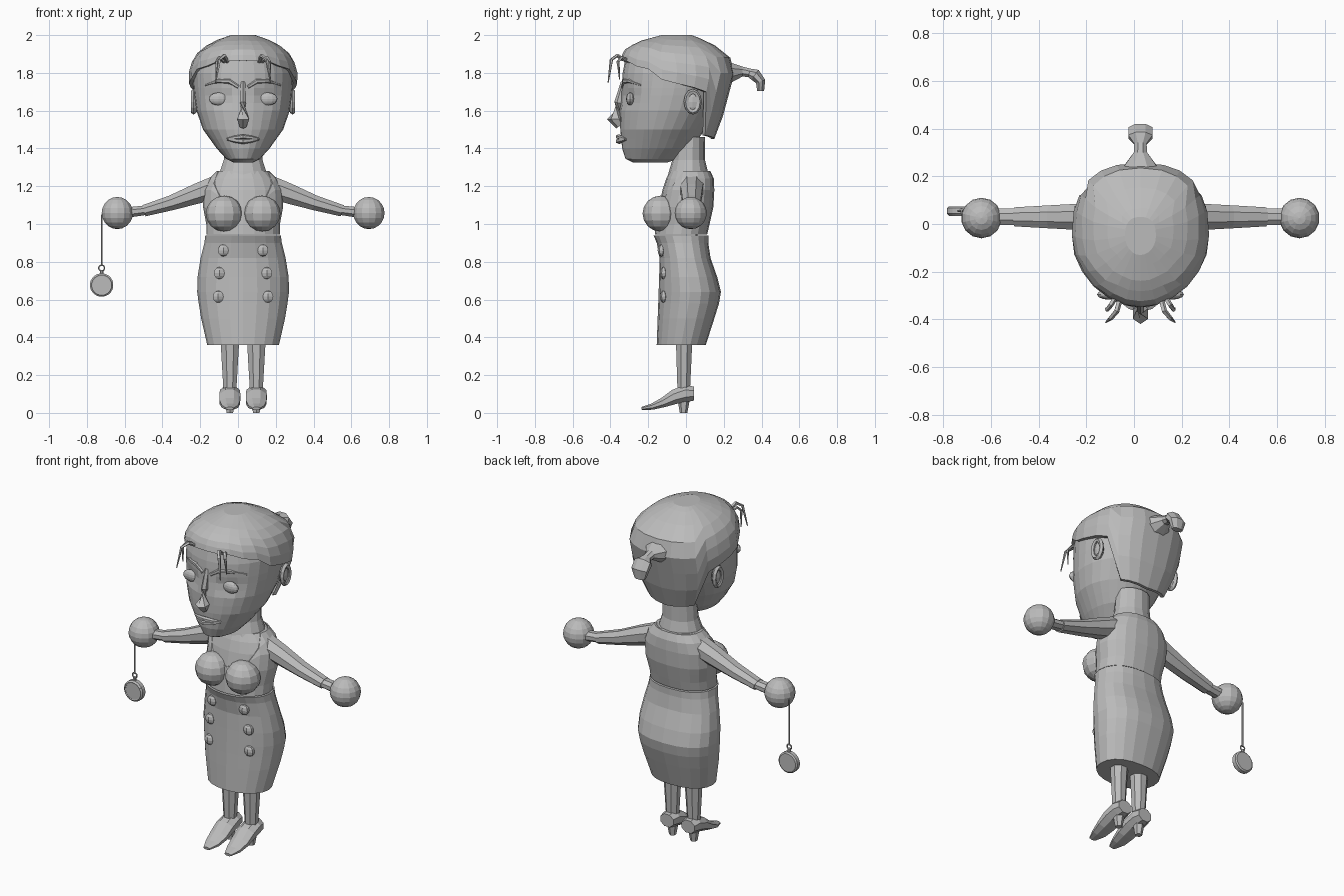
import bpy, bmesh, math
from mathutils import Vector, Matrix

if "Cube" in bpy.data.objects:
    bpy.data.objects.remove(bpy.data.objects["Cube"])

CX = 0.027  # the body's middle line; the watch shifts the bounding box
GREY = bpy.data.materials.new("plain_grey")
GREY.diffuse_color = (0.5, 0.5, 0.5, 1)
GREY.use_nodes = True
GREY.node_tree.nodes["Principled BSDF"].inputs["Base Color"].default_value = GREY.diffuse_color


def finish(name, bm):
    bmesh.ops.recalc_face_normals(bm, faces=bm.faces)
    me = bpy.data.meshes.new(name)
    bm.to_mesh(me)
    bm.free()
    me.materials.append(GREY)
    ob = bpy.data.objects.new(name, me)
    ob.location.x = CX
    bpy.context.collection.objects.link(ob)
    return ob


def skin(name, rings, caps=(True, True)):
    bm = bmesh.new()
    vr = [[bm.verts.new(p) for p in r] for r in rings]
    n = len(vr[0])
    for a, b in zip(vr, vr[1:]):
        for i in range(n):
            bm.faces.new((a[i], a[(i + 1) % n], b[(i + 1) % n], b[i]))
    if caps[0]:
        bm.faces.new(vr[0])
    if caps[1]:
        bm.faces.new(vr[-1])
    return finish(name, bm)


def section(tab, z):
    """Interpolate (half width, front y, back y) at height z."""
    z = min(max(z, tab[0][0]), tab[-1][0])
    for a, b in zip(tab, tab[1:]):
        if z <= b[0]:
            t = (z - a[0]) / (b[0] - a[0])
            return [p + (q - p) * t for p, q in zip(a[1:], b[1:])]


def shell(name, tab, rows, n=20, caps=(True, True), back=1.0):
    """Loft round sections; each row is (height or height by angle, scale)."""
    rings = []
    for z, k in rows:
        ring = []
        for i in range(n):
            a = 2 * math.pi * i / n
            h = z(min(a, 2 * math.pi - a)) if callable(z) else z
            w, f, b = section(tab, h)
            s, c = math.sin(a), math.cos(a)
            if c < 0:
                s = math.copysign(abs(s) ** back, s)
                c = -abs(c) ** back
            ring.append((w * k * s, (f + b) / 2 - (b - f) / 2 * k * c, h))
        rings.append(ring)
    return skin(name, rings, caps)


def tube(name, pts, radii, n=8):
    """Sweep ellipses (sideways, upward radius) along a path."""
    pts = [Vector(p) for p in pts]
    rings = []
    for i, (p, (ra, rb)) in enumerate(zip(pts, radii)):
        t = (pts[min(i + 1, len(pts) - 1)] - pts[max(i - 1, 0)]).normalized()
        side = t.cross(Vector((0, 0, 1)))
        side = side.normalized() if side.length > 0.05 else Vector((1, 0, 0))
        up = side.cross(t)
        angs = [2 * math.pi * (j + 0.5) / n for j in range(n)]
        rings.append([p + side * ra * math.cos(a) + up * rb * math.sin(a) for a in angs])
    return skin(name, rings)


def ball(name, loc, size, u=12, v=8):
    bm = bmesh.new()
    bmesh.ops.create_uvsphere(bm, u_segments=u, v_segments=v, radius=1)
    bmesh.ops.transform(bm, verts=bm.verts, matrix=Matrix.Translation(loc) @ Matrix.Diagonal((*size, 1)))
    return finish(name, bm)


def hoop(name, loc, axis, ra, rz, r, n=16):
    """Closed oval ring in the plane across the given axis ('x' or 'y')."""
    bm = bmesh.new()
    vs = []
    for i in range(n):
        a = 2 * math.pi * i / n
        for j in range(5):
            b = 2 * math.pi * j / 5
            u, w, d = math.cos(a) * (ra + r * math.cos(b)), math.sin(a) * (rz + r * math.cos(b)), r * math.sin(b)
            vs.append(bm.verts.new(Vector(loc) + Vector((d, u, w) if axis == 'x' else (u, d, w))))
    for i in range(n):
        for j in range(5):
            i2, j2 = (i + 1) % n, (j + 1) % 5
            bm.faces.new((vs[i * 5 + j], vs[i2 * 5 + j], vs[i2 * 5 + j2], vs[i * 5 + j2]))
    return finish(name, bm)


def steps(pairs):
    """Piecewise linear function of the angle in degrees."""
    def f(a):
        a = math.degrees(a)
        for (a0, z0), (a1, z1) in zip(pairs, pairs[1:]):
            if a <= a1 + 1e-6:
                return z0 + (z1 - z0) * (a - a0) / (a1 - a0)
        return pairs[-1][1]
    return f


# head with shallow eye sockets
HEAD = [(1.325, .05, -.28, -.10), (1.345, .09, -.32, -.04), (1.40, .14, -.338, .03), (1.50, .212, -.348, .10),
        (1.60, .247, -.35, .17), (1.70, .262, -.343, .215), (1.80, .268, -.335, .235), (1.88, .24, -.32, .20),
        (1.95, .15, -.22, .10)]
head = shell("head", HEAD, [(z, 1) for z in (1.325, 1.345, 1.4, 1.45, 1.5, 1.55, 1.6, 1.64, 1.68, 1.72, 1.76, 1.8, 1.88, 1.95)], 28)
for v in head.data.vertices:
    if v.co.y < 0:
        v.co.y += .022 * math.exp(-((abs(v.co.x) - .12) / .06) ** 2 - ((v.co.z - 1.67) / .05) ** 2)


def surf_y(tab, x, z):
    w, f, b = section(tab, z)
    return (f + b) / 2 - (b - f) / 2 * math.sqrt(max(0, 1 - (x / w) ** 2))


# hair cap with a shaped hairline
HAIR = [(1.45, .19, -.30, .15), (1.55, .25, -.34, .19), (1.70, .285, -.347, .23), (1.80, .288, -.35, .257),
        (1.88, .265, -.347, .235), (1.93, .22, -.32, .18), (1.97, .15, -.24, .11), (2.0, .065, -.13, .03)]
hairline = steps([(0, 1.865), (30, 1.86), (45, 1.835), (60, 1.82), (75, 1.765), (90, 1.745), (120, 1.70), (135, 1.47), (180, 1.45)])
row = lambda t: (lambda a: hairline(a) + (2.0 - hairline(a)) * t)
shell("hair", HAIR, [(row(0), .92)] + [(row(math.sin(math.pi / 2 * i / 7)), 1) for i in range(8)],
      24, (False, True), .8)
tube("hair_bun", [(0, .21, 1.80), (0, .30, 1.807), (0, .335, 1.80), (0, .365, 1.79), (0, .395, 1.755), (0, .395, 1.705)],
     [(.10, .07), (.03, .028), (.028, .025), (.055, .035), (.055, .028), (.035, .02)])

# nose and lips
tube("nose", [(0, -.325, 1.75), (0, -.352, 1.64), (0, -.376, 1.555), (0, -.35, 1.52)],
     [(.014, .02), (.018, .028), (.037, .043), (.02, .025)], 6)
for name, z, r in (("upper_lip", 1.462, .013), ("lower_lip", 1.438, .015)):
    xs = (-.085, -.045, 0, .045, .085)
    tube(name, [(x, surf_y(HEAD, x, z) - .012 * (1 - abs(x) / .085), 1.45 + (z - 1.45) * (1 - abs(x) / .1)) for x in xs],
         [(k * 1.3 * r, k * r) for k in (.3, .85, 1, .85, .3)], 6)

# neck and chest skin
shell("neck", [(1.20, .18, -.11, .13), (1.28, .125, -.09, .115), (1.34, .105, -.072, .10), (1.46, .10, -.06, .10)],
      [(z, 1) for z in (1.20, 1.28, 1.34, 1.46)], 14)
BODY = [(.945, .195, -.165, .112), (1.0, .195, -.16, .125), (1.09, .212, -.15, .145), (1.18, .21, -.13, .15),
        (1.24, .18, -.11, .147), (1.29, .13, -.085, .125)]
shell("chest", BODY, [(z, .96) for z in (1.0, 1.09, 1.18, 1.24, 1.28)])
# bodice with a scooped neckline
neckline = steps([(0, 1.095), (36, 1.145), (54, 1.215), (72, 1.28), (180, 1.28)])
cut = lambda h: (lambda a: min(h, neckline(a)))
shell("bodice", BODY, [(.945, 1), (1.0, 1), (1.05, 1)] + [(cut(h), 1) for h in (1.09, 1.14, 1.18, 1.24, 1.28)]
      + [(neckline, .94)], 20, (True, False), .85)

# skirt
SKIRT = [(.36, .19, -.155, .105), (.50, .222, -.15, .15), (.58, .235, -.147, .175), (.64, .243, -.145, .185),
         (.72, .241, -.142, .165), (.82, .225, -.14, .13), (.90, .205, -.155, .118), (.94, .20, -.172, .118)]
shell("skirt", SKIRT, [(r[0], 1) for r in SKIRT], 20, back=.85)

for s, side in ((-1, "right"), (1, "left")):
    ball(side + "_bust", (s * .1, -.135, 1.055), (.098, .095, .095), 12, 8)
    # arm, sleeve end and ball hand
    tube(side + "_arm", [(s * x, .03, z) for x, z in ((.12, 1.205), (.24, 1.162), (.38, 1.112), (.525, 1.07))],
         [(.07, .065), (.06, .058), (.052, .043), (.043, .033)])
    tube(side + "_wrist", [(s * .50, .03, 1.075), (s * .62, .03, 1.06)], [(.037, .027), (.037, .03)])
    ball(side + "_hand", (s * .666, .025, 1.058), (.085, .085, .085), 14, 10)
    # leg and heeled shoe
    tube(side + "_leg", [(s * .07, -.01, .42), (s * .07, -.01, .36), (s * .07, -.012, .12)],
         [(.052, .047), (.052, .046), (.037, .036)])
    tube(side + "_shoe", [(s * .07, y, z) for y, z in ((.042, .102), (0, .103), (-.06, .085), (-.12, .055), (-.18, .033), (-.235, .023))],
         [(.047, .04), (.057, .049), (.06, .042), (.058, .028), (.046, .018), (.022, .009)])
    tube(side + "_heel", [(s * .07, -.012, .08), (s * .07, -.013, 0)], [(.034, .034), (.02, .02)], 6)
    # skirt buttons
    for i, (x, z) in enumerate(((.105, .86), (.126, .74), (.132, .615))):
        ball(f"{side}_button_{i}", (s * x, surf_y(SKIRT, x, z), z), (.032, .02, .032), 6, 6)
    # ear
    ball(side + "_ear", (s * .25, .035, 1.645), (.02, .035, .055), 8, 6)
    hoop(side + "_ear_rim", (s * .262, .036, 1.647), 'x', .034, .054, .014, 12)
    # eye and brow
    ball(side + "_eye", (s * .13, surf_y(HEAD, .13, 1.66) + .013, 1.662), (.052, .022, .034), 12, 8)
    tube(side + "_brow", [(s * x, surf_y(HEAD, x, z) + .004, z) for x, z in ((.025, 1.725), (.07, 1.755), (.13, 1.757), (.20, 1.735))],
         [(.008, .01), (.013, .014), (.012, .011), (.005, .005)], 6)
    # loose hair strands
    tube(side + "_long_strand", [(s * .085, -.31, 1.86), (s * .10, -.365, 1.892), (s * .125, -.395, 1.87), (s * .145, -.412, 1.75)],
         [(.012, .01), (.012, .01), (.01, .008), (.003, .003)], 5)
    tube(side + "_short_strand", [(s * .10, -.30, 1.86), (s * .125, -.34, 1.882), (s * .14, -.36, 1.86), (s * .145, -.352, 1.765)],
         [(.011, .01), (.011, .009), (.009, .008), (.003, .003)], 5)

# pocket watch hanging from the right hand
WX, WY, WZ = -.722 - CX, .055, .677
tube("watch_case", [(WX, WY + d, WZ) for d in (-.018, -.012, .012, .018)], [(.054,) * 2, (.062,) * 2, (.062,) * 2, (.054,) * 2], 24)
hoop("watch_rim", (WX, WY - .016, WZ), 'y', .052, .052, .005, 24)
tube("watch_crown", [(WX, WY, WZ + .055), (WX, WY, WZ + .08)], [(.01, .01)] * 2, 8)
hoop("watch_bow", (WX, WY, WZ + .09), 'y', .015, .015, .004, 12)
tube("watch_chain", [(WX, WY, WZ + .1), (WX, WY, 1.05)], [(.005, .005)] * 2, 6)
